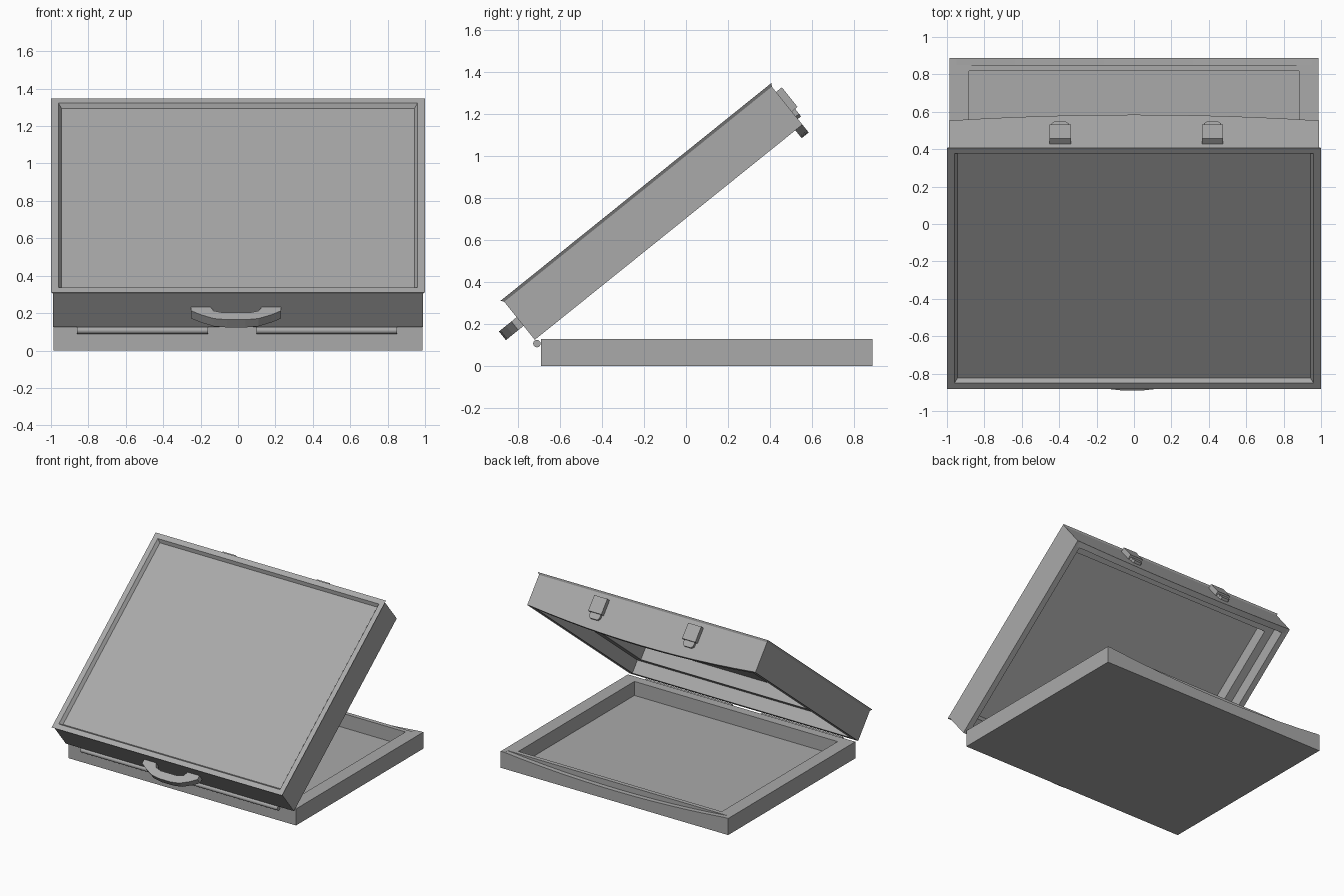
import bpy, bmesh, math
from mathutils import Matrix

if "Cube" in bpy.data.objects:
    bpy.data.objects.remove(bpy.data.objects["Cube"], do_unlink=True)

GREY = (0.4, 0.4, 0.4, 1)
grey = bpy.data.materials.new("case_grey")
grey.use_nodes = True
grey.diffuse_color = GREY
grey.node_tree.nodes["Principled BSDF"].inputs["Base Color"].default_value = GREY

# Lid frame: origin on the hinge edge, local y runs up the lid, local z points outward
LID = Matrix.Translation((0, -0.72, 0.125)) @ Matrix.Rotation(math.radians(38.8), 4, "X")
WORLD = Matrix.Identity(4)


def finish(name, bm, matrix):
    bmesh.ops.recalc_face_normals(bm, faces=bm.faces)
    mesh = bpy.data.meshes.new(name)
    bm.to_mesh(mesh)
    bm.free()
    mesh.materials.append(grey)
    obj = bpy.data.objects.new(name, mesh)
    obj.matrix_world = matrix
    bpy.context.collection.objects.link(obj)
    return obj


def stepped_box(name, half, y0, y1, rings, matrix):
    """Closed shell through rectangular rings of (x inset, y inset, height)."""
    bm = bmesh.new()
    loops = []
    for ix, iy, z in rings:
        x, a, b = half - ix, y0 + iy, y1 - iy
        loops.append([bm.verts.new(c) for c in ((-x, a, z), (x, a, z), (x, b, z), (-x, b, z))])
    for low, high in zip(loops, loops[1:]):
        for i in range(4):
            j = (i + 1) % 4
            bm.faces.new((low[i], low[j], high[j], high[i]))
    bm.faces.new(loops[0])
    bm.faces.new(loops[-1])
    return finish(name, bm, matrix)


def prism(name, outline, lo, hi, axis, matrix):
    """Extrude a 2D outline along local y (outline in x,z) or local z (outline in x,y)."""
    bm = bmesh.new()

    def place(p, d):
        return (p[0], d, p[1]) if axis == "y" else (p[0], p[1], d)
    a = [bm.verts.new(place(p, lo)) for p in outline]
    b = [bm.verts.new(place(p, hi)) for p in outline]
    bm.faces.new(a)
    bm.faces.new(b)
    for i in range(len(a)):
        j = (i + 1) % len(a)
        bm.faces.new((a[i], a[j], b[j], b[i]))
    return finish(name, bm, matrix)


def bow(half, top, edge, drop, steps=12):
    """Outline with a flat top and a downward bowed lower edge."""
    curve = []
    for i in range(steps + 1):
        t = 2 * i / steps - 1
        curve.append((half * t, edge - drop * (1 - t * t)))
    return [(half, top), (-half, top)] + curve


# Base tray, with a bowed notch along the back rim
base = stepped_box("base_tray", 0.987, -0.69, 0.887, [
    (0.105, 0.07, 0.02), (0.105, 0.07, 0.13), (0, 0, 0.13), (0, 0, 0)], WORLD)
cutter = prism("notch_cutter", bow(0.95, 0.16, 0.129, 0.045), 0.85, 0.95, "y", WORLD)
cutter.hide_render = True
cutter.hide_viewport = False
mod = base.modifiers.new("back_notch", "BOOLEAN")
mod.operation = "DIFFERENCE"
mod.solver = "EXACT"
mod.object = cutter
bpy.context.view_layer.objects.active = base
bpy.ops.object.modifier_apply(modifier=mod.name)
bpy.data.objects.remove(cutter, do_unlink=True)

# Lid shell: stepped inside, flared lip and recessed panel outside
stepped_box("lid", 0.99, 0, 1.635, [
    (0.11, 0.11, 0.2), (0.11, 0.11, 0.1), (0.045, 0.045, 0.1), (0.045, 0.045, 0),
    (0, 0, 0), (0, 0, 0.232), (-0.01, -0.01, 0.247), (0.03, 0.03, 0.247),
    (0.047, 0.047, 0.222)], LID)

# Bowed lip below the free edge of the lid
prism("lid_lip", bow(0.97, 0.01, 0, 0.048), 1.592, 1.635, "y", LID)

# Carrying handle on the hinge end of the lid
outer = [(0.24, 0.005), (0.24, -0.032), (0.19, -0.065), (0.12, -0.098), (0.05, -0.108)]
inner = [(0.07, -0.048), (0.12, -0.032), (0.14, 0.005)]


def mirrored(points):
    return [(-x, y) for x, y in reversed(points)]


handle = outer + mirrored(outer) + mirrored(inner) + inner
prism("handle", [(x - 0.01, y) for x, y in handle], 0.085, 0.138, "z", LID)

# Latches on the free end of the lid
for side, cx in (("right", -0.395), ("left", 0.42)):
    plate = [(0.057, 0.08), (0.057, 0.2), (-0.057, 0.2), (-0.057, 0.08)]
    tongue = [(0.045, 0.09), (0.045, 0.05), (0.03, 0.035)]
    tongue += mirrored(tongue)
    prism("latch_plate_" + side, [(cx + x, z) for x, z in plate], 1.63, 1.67, "y", LID)
    prism("latch_tongue_" + side, [(cx + x, z) for x, z in tongue], 1.63, 1.655, "y", LID)

# Hinge barrels
for side, x0, x1 in (("right", -0.86, -0.16), ("left", 0.1, 0.85)):
    bm = bmesh.new()
    bmesh.ops.create_cone(bm, cap_ends=True, segments=12, radius1=0.018, radius2=0.018, depth=x1 - x0)
    place = Matrix.Translation(((x0 + x1) / 2, -0.71, 0.107)) @ Matrix.Rotation(math.pi / 2, 4, "Y")
    barrel = finish("hinge_barrel_" + side, bm, place)
    bpy.ops.object.select_all(action="DESELECT")
    barrel.select_set(True)
    bpy.context.view_layer.objects.active = barrel
    bpy.ops.object.shade_smooth_by_angle(angle=math.radians(40))
